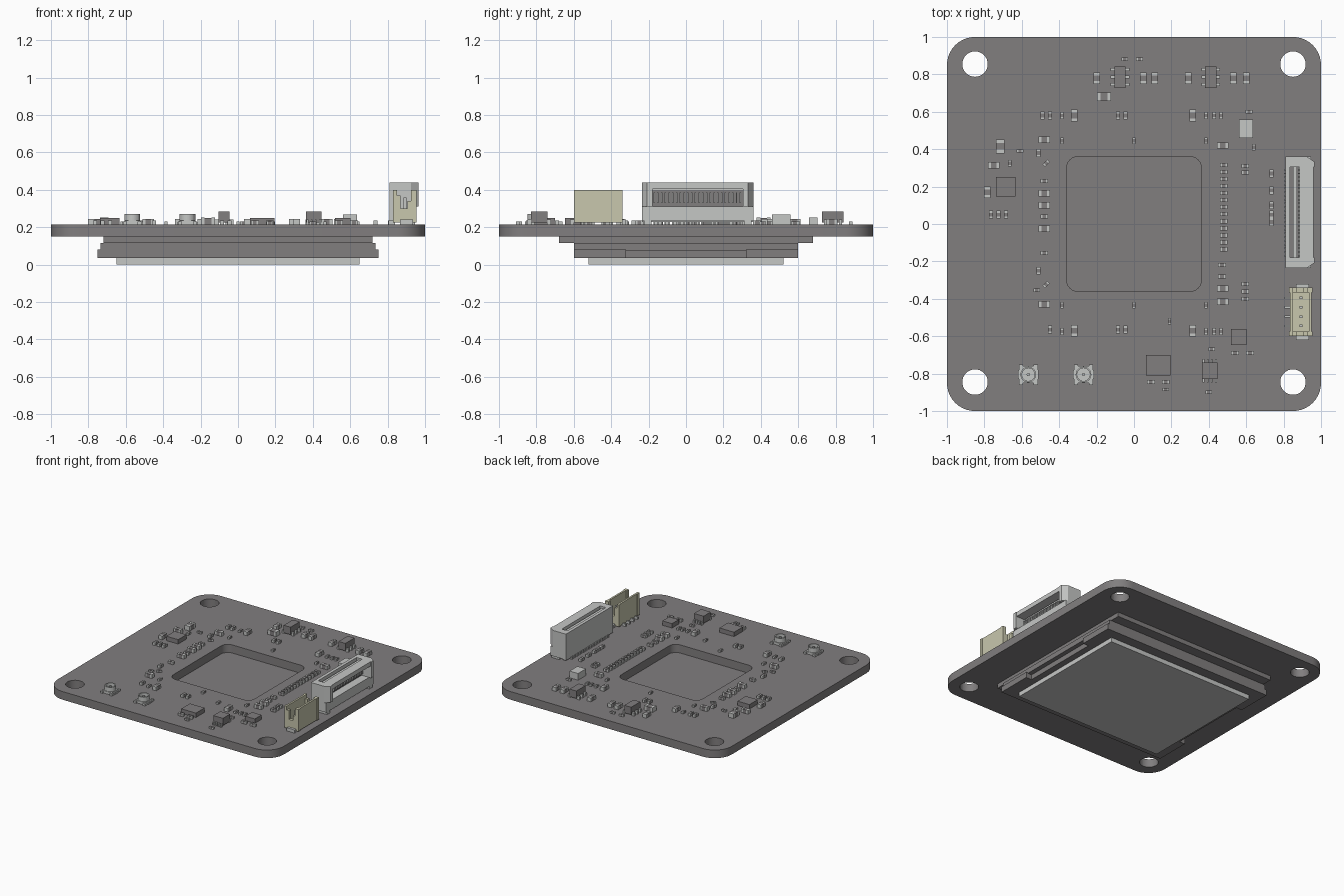
import bpy, bmesh, math
from mathutils import Matrix, Vector

cube = bpy.data.objects.get("Cube")
if cube:
    bpy.data.objects.remove(cube, do_unlink=True)


def material(name, r, g, b):
    m = bpy.data.materials.new(name)
    m.use_nodes = True
    m.diffuse_color = (r, g, b, 1)
    m.node_tree.nodes["Principled BSDF"].inputs["Base Color"].default_value = (r, g, b, 1)
    return m


MATERIALS = [material("board grey", .22, .21, .212),
             material("tinned silver", .56, .57, .56),
             material("cream plastic", .58, .57, .42)]
GREY, SILVER, CREAM = range(len(MATERIALS))
BOTTOM, TOP = .15, .215     # faces of the circuit board


def finish(name, mesh):
    obj = bpy.data.objects.new(name, mesh)
    bpy.context.collection.objects.link(obj)
    for m in MATERIALS:
        mesh.materials.append(m)
    return obj


class Part:
    """Collects simple solids into one named object."""
    def __init__(self, name):
        self.name, self.bm = name, bmesh.new()

    def paint(self, verts, colour):
        for f in {f for v in verts for f in v.link_faces}:
            f.material_index = colour

    def box(self, x, y, z, colour=GREY, turn=None):
        size = [b - a for a, b in (x, y, z)]
        mid = Vector([(a + b) / 2 for a, b in (x, y, z)])
        mat = Matrix.Translation(mid) @ Matrix.Diagonal((*size, 1))
        if turn:
            mat = turn @ mat
        self.paint(bmesh.ops.create_cube(self.bm, size=1, matrix=mat)["verts"], colour)

    def block(self, cx, cy, w, d, z, colour=GREY):
        self.box((cx - w / 2, cx + w / 2), (cy - d / 2, cy + d / 2), z, colour)

    def tube(self, cx, cy, outer, inner, z, colour, sides=24):
        rings = []
        for r, h in ((outer, z[0]), (outer, z[1]), (inner, z[1]), (inner, z[0])):
            rings.append([self.bm.verts.new((cx + r * math.cos(t), cy + r * math.sin(t), h))
                          for t in (i * math.tau / sides for i in range(sides))])
        for a, b in zip(rings, rings[1:] + rings[:1]):
            for i in range(sides):
                j = (i + 1) % sides
                self.bm.faces.new((a[i], a[j], b[j], b[i])).material_index = colour

    def prism(self, profile, axis_range, colour, axis):
        """Extrudes a closed profile along x or y or z."""
        place = {"x": lambda p, t: (t, *p), "y": lambda p, t: (p[0], t, p[1]),
                 "z": lambda p, t: (*p, t)}[axis]
        a, b = [[self.bm.verts.new(place(p, t)) for p in profile] for t in axis_range]
        faces = [self.bm.faces.new(a), self.bm.faces.new(b)]
        for i in range(len(a)):
            j = (i + 1) % len(a)
            faces.append(self.bm.faces.new((a[i], a[j], b[j], b[i])))
        for f in faces:
            f.material_index = colour

    def done(self):
        bmesh.ops.recalc_face_normals(self.bm, faces=self.bm.faces)
        mesh = bpy.data.meshes.new(self.name)
        self.bm.to_mesh(mesh)
        self.bm.free()
        return finish(self.name, mesh)


def rounded_square(half, radius, steps=10):
    pts = []
    for k, (sx, sy) in enumerate(((1, 1), (-1, 1), (-1, -1), (1, -1))):
        for i in range(steps + 1):
            t = (k + i / steps) * math.pi / 2
            pts.append((sx * (half - radius) + radius * math.cos(t),
                        sy * (half - radius) + radius * math.sin(t)))
    return pts


# Circuit board: filled outline with window and mounting holes
curve = bpy.data.curves.new("board_outline", "CURVE")
curve.dimensions, curve.fill_mode = "2D", "BOTH"
curve.extrude = (TOP - BOTTOM) / 2
outlines = [rounded_square(1, .15), rounded_square(.36, .06)]
for hx in (-.85, .85):
    for hy in (-.845, .855):
        outlines.append([(hx + x, hy + y) for x, y in rounded_square(.068, .0679, 8)])
for pts in outlines:
    spline = curve.splines.new("POLY")
    spline.points.add(len(pts) - 1)
    for p, (x, y) in zip(spline.points, pts):
        p.co = (x, y, 0, 1)
    spline.use_cyclic_u = True
outline = bpy.data.objects.new("board_outline", curve)
bpy.context.collection.objects.link(outline)
bpy.context.view_layer.update()
mesh = bpy.data.meshes.new_from_object(outline.evaluated_get(bpy.context.evaluated_depsgraph_get()))
bpy.data.objects.remove(outline, do_unlink=True)
mesh.materials.clear()
board = finish("circuit_board", mesh)
board.location.z = (TOP + BOTTOM) / 2

# Module under the board: flange, socket with side recesses, glass
socket = Part("module_socket")
socket.block(0, 0, 1.44, 1.36, (.115, BOTTOM))
socket.block(0, 0, 1.47, 1.2, (.075, .115))
socket.block(0, 0, 1.4, 1.2, (.035, .075))
for s in (-1, 1):
    for e in (-1, 1):
        socket.box((s * .7, s * .75), (e * .32, e * .6), (.035, .08))
socket.done()
glass = Part("module_glass")
glass.block(0, 0, 1.3, 1.04, (0, .035), SILVER)
glass.done()

# Small two-terminal parts: (length, width, height) by size
SIZES = {"tiny": (.036, .018, .016), "small": (.042, .022, .022),
         "medium": (.062, .034, .03), "large": (.075, .046, .036)}
passives = Part("passive_parts")


def passive(size, x, y, angle=0):
    length, w, h = SIZES[size]
    turn = Matrix.Translation((x, y, TOP)) @ Matrix.Rotation(math.radians(angle), 4, "Z")
    cap, half = length * .26, length / 2
    passives.box((cap - half, half - cap), (-w / 2, w / 2), (0, h * .95), GREY, turn)
    for s in (-1, 1):
        passives.box((s * (half - cap), s * half), (-w / 2, w / 2), (0, h), SILVER, turn)


def row(size, xs, ys, angle=0):
    for x in xs:
        for y in ys:
            passive(size, x, y, angle)


UP = 90
# Rows that repeat on both sides of the window
row("small", (-.45, -.085, -.045), (.58, -.565), UP)
row("medium", (-.32, .315), (.58, -.57), UP)
row("tiny", (-.385, .385, .43, .465), (.58, -.575), UP)
row("tiny", (-.385, 0, .385), (.445, -.435), UP)
row("small", (-.51,), (.38, -.25), UP)
row("medium", (-.48,), (.45, .165, .1, -.025, -.43))
row("small", (-.48,), (.23, .04, -.155))
row("tiny", (-.47,), (.325, -.325), 45)
passive("small", -.49, .58, UP)
# Right-hand columns
row("small", (.48,), [.315 - .0375 * i for i in range(13)])
row("small", (.47,), (-.22, -.28))
row("medium", (.475,), (-.345, -.415, .42))
row("small", (.595,), (.31, .275, -.32, -.36, -.4))
row("small", (.735,), (.27, .18, .1, .05, .01), UP)
# Back edge
row("tiny", (-.05, .03), (.88,))
row("medium", (-.2, .05, .11, .29, .53, .6), (.78,), UP)
passive("large", -.16, .68)
passive("tiny", .615, .6)
passive("tiny", .64, .41, UP)
# Left and front groups
passive("large", -.715, .415, UP)
passive("medium", -.75, .315)
passive("medium", -.785, .17, UP)
passive("tiny", -.61, .39)
passive("tiny", -.665, .325, UP)
row("small", (-.765, -.725, -.685), (.05,), UP)
passive("tiny", -.52, -.355)
passive("tiny", .19, -.52, UP)
row("small", (.54, .62), (-.69,))
row("small", (.09, .17), (-.845,))
for x, y in ((.415, -.67), (.4, -.9), (.17, -.885)):
    passive("tiny", x, y)
passives.done()

# Flat chips
chips = Part("flat_chips")
for x, y, w, d in ((-.685, .2, .105, .105), (.56, -.605, .085, .085), (.13, -.755, .13, .11)):
    chips.block(x, y, w, d, (TOP, TOP + .035))
chips.done()
crystal = Part("crystal_can")
crystal.block(.6, .51, .075, .1, (TOP, .268), SILVER)
crystal.done()

# Leaded chips
leaded = Part("leaded_chips")
for x in (-.075, .41):
    leaded.block(x, .785, .06, .115, (.225, .285))
    for s in (-1, 1):
        for dy in (-.04, 0, .04):
            leaded.block(x + s * .038, .785 + dy, .024, .016, (TOP, .24), SILVER)
leaded.block(.405, -.785, .085, .09, (.225, .283))
for s in (-1, 1):
    for i in range(4):
        leaded.block(.372 + i * .022, -.785 + s * .052, .01, .02, (TOP, .24), SILVER)
leaded.done()

# Coaxial antenna sockets
for side, x in (("right", -.565), ("left", -.27)):
    coax = Part(side + "_coax_socket")
    coax.block(x, -.805, .085, .09, (TOP, .235), SILVER)
    coax.block(x, -.805, .11, .05, (TOP, .225), SILVER)
    for s in (-1, 1):
        coax.block(x + s * .04, -.805, .022, .11, (TOP, .23), SILVER)
    coax.tube(x, -.805, .042, .034, (.23, .27), SILVER)
    coax.tube(x, -.805, .009, .001, (.23, .262), SILVER, 12)
    obj = coax.done()

# Ribbon cable connector: back wall, floor, cheeks, flap and contacts
ribbon = Part("ribbon_connector")
ribbon.box((.81, .835), (-.235, .36), (.228, .44), SILVER)
ribbon.box((.835, .945), (-.235, .36), (.235, .31), SILVER)
ribbon.box((.835, .88), (-.2, .325), (.31, .40), GREY)
ribbon.box((.85, .872), (-.185, .31), (.40, .425), SILVER)
ribbon.box((.885, .96), (-.2, .325), (.405, .44), SILVER)
for wall, tip in ((-.235, -.18), (.36, .305)):
    ribbon.prism([(.835, wall), (.925, wall), (.965, (wall + tip) / 2), (.965, tip), (.835, tip)],
                 (.31, .44), SILVER, "z")
for i in range(24):
    y = -.17 + i * .02
    ribbon.block(.812, y, .02, .008, (TOP, .235), SILVER)
    ribbon.block(.89, y, .02, .008, (.33, .385), SILVER)
for y in (-.205, .33):
    ribbon.block(.91, y, .07, .04, (TOP, .235), SILVER)
ribbon.done()

# Cream wire connector: open-topped shell with notched ends and pins
wire = Part("wire_connector")
wire.box((.835, .95), (-.585, -.355), (.225, .26), CREAM)
wire.box((.835, .85), (-.595, -.345), (.225, .4), CREAM)
wire.box((.935, .95), (-.595, -.345), (.225, .4), CREAM)
for y in (-.5875, -.3525):
    wire.prism([(.83, .225), (.955, .225), (.955, .4), (.925, .4), (.925, .34), (.905, .34),
                (.905, .3), (.87, .3), (.87, .37), (.85, .37), (.85, .4), (.83, .4)],
               (y - .0125, y + .0125), CREAM, "y")
for i in range(4):
    y = -.545 + i * .05
    wire.block(.823, y, .035, .012, (TOP, .235), SILVER)
    wire.block(.893, y, .014, .014, (.26, .36), SILVER)
for y in (-.61, -.33):
    wire.block(.9, y, .07, .02, (TOP, .24), SILVER)
wire.done()
